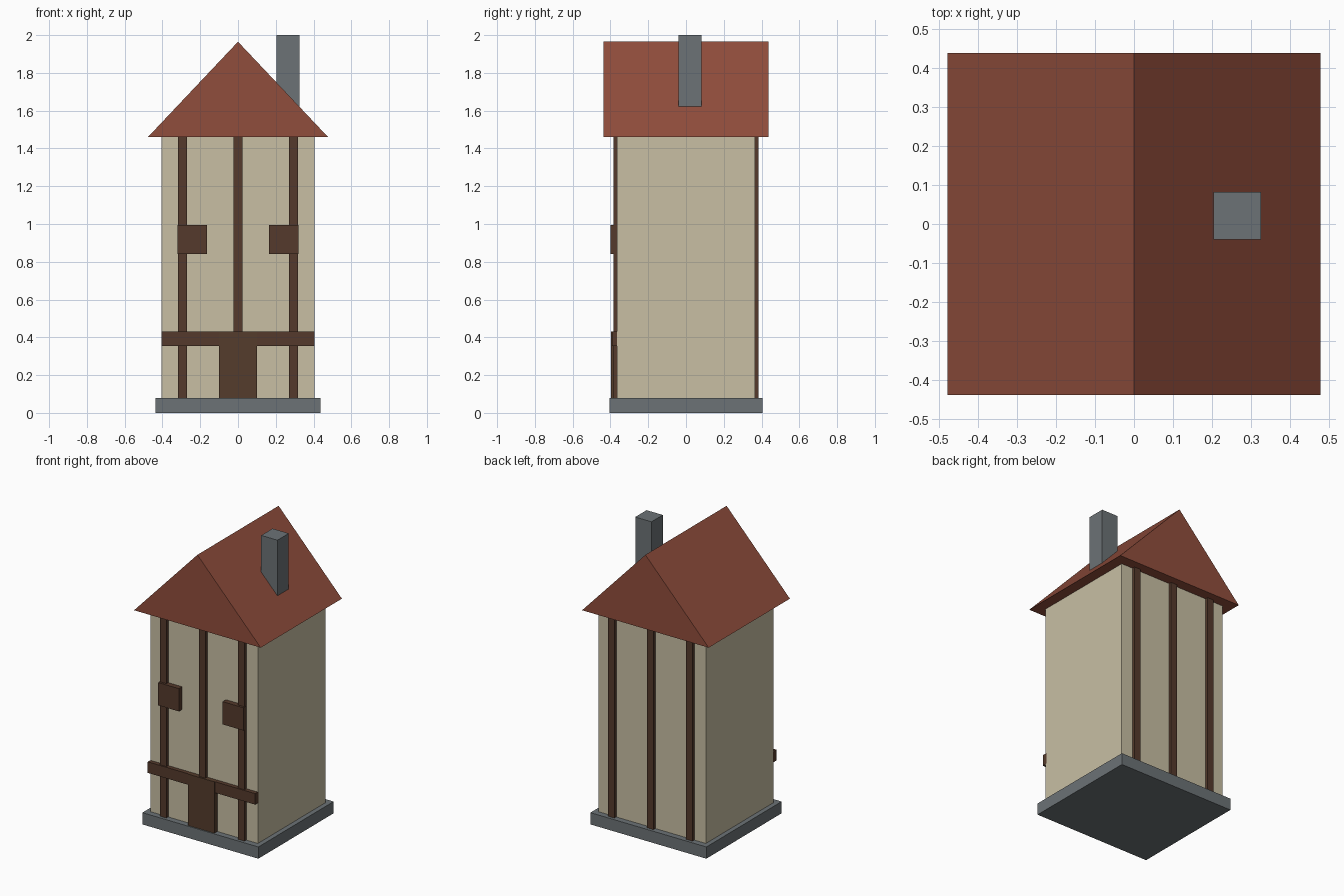
import bpy

cube = bpy.data.objects.get("Cube")
if cube:
    bpy.data.objects.remove(cube, do_unlink=True)


def material(name, rgb):
    m = bpy.data.materials.new(name)
    m.use_nodes = True
    m.diffuse_color = (*rgb, 1)
    m.node_tree.nodes["Principled BSDF"].inputs["Base Color"].default_value = (*rgb, 1)
    return m


PLASTER = material("plaster", (0.58, 0.52, 0.37))
TIMBER = material("dark timber", (0.09, 0.042, 0.025))
DOOR_WOOD = material("door wood", (0.09, 0.045, 0.025))
TILE = material("red roof tile", (0.28, 0.075, 0.045))
STONE = material("grey stone", (0.15, 0.17, 0.18))


def build(name, verts, faces, mat):
    mesh = bpy.data.meshes.new(name)
    mesh.from_pydata(verts, [], faces)
    mesh.materials.append(mat)
    ob = bpy.data.objects.new(name, mesh)
    bpy.context.collection.objects.link(ob)
    return ob


def box(name, xs, ys, zs, mat):
    verts = [(x, y, z) for x in xs for y in ys for z in zs]
    faces = [(0, 1, 3, 2), (4, 6, 7, 5), (0, 4, 5, 1),
             (2, 3, 7, 6), (0, 2, 6, 4), (1, 5, 7, 3)]
    return build(name, verts, faces, mat)


BASE_TOP, EAVES, RIDGE = 0.08, 1.46, 1.965
WALL_X, WALL_Y = 0.405, 0.365

# Plinth and walls
box("plinth", (-0.437, 0.437), (-0.405, 0.405), (0, BASE_TOP), STONE)
box("walls", (-WALL_X, WALL_X), (-WALL_Y, WALL_Y), (BASE_TOP, EAVES), PLASTER)

# Gabled roof: a triangular prism along y
rx, ry = 0.477, 0.437
profile = [(-rx, EAVES), (rx, EAVES), (0, RIDGE)]
build("roof", [(x, y, z) for y in (-ry, ry) for x, z in profile],
      [(0, 1, 2), (3, 5, 4), (0, 3, 4, 1), (1, 4, 5, 2), (2, 5, 3, 0)], TILE)

# Chimney through the left slope
box("chimney", (0.203, 0.325), (-0.04, 0.082), (1.5, 2.0), STONE)

# Upright timbers, front and back
for side, s in (("front", -1), ("back", 1)):
    for place, x in (("right", -0.294), ("middle", 0), ("left", 0.294)):
        box(f"{side}_{place}_post", (x - 0.024, x + 0.024),
            sorted((s * 0.36, s * 0.385)), (BASE_TOP, EAVES), TIMBER)

# Front cross beam, door and shutters
box("front_cross_beam", (-WALL_X, WALL_X), (-0.393, -0.36), (0.355, 0.43), TIMBER)
box("door", (-0.1, 0.1), (-0.397, -0.36), (BASE_TOP, 0.43), DOOR_WOOD)
for place, x in (("right", -0.243), ("left", 0.243)):
    box(f"{place}_shutter", (x - 0.078, x + 0.078), (-0.4, -0.36), (0.84, 0.995), TIMBER)
